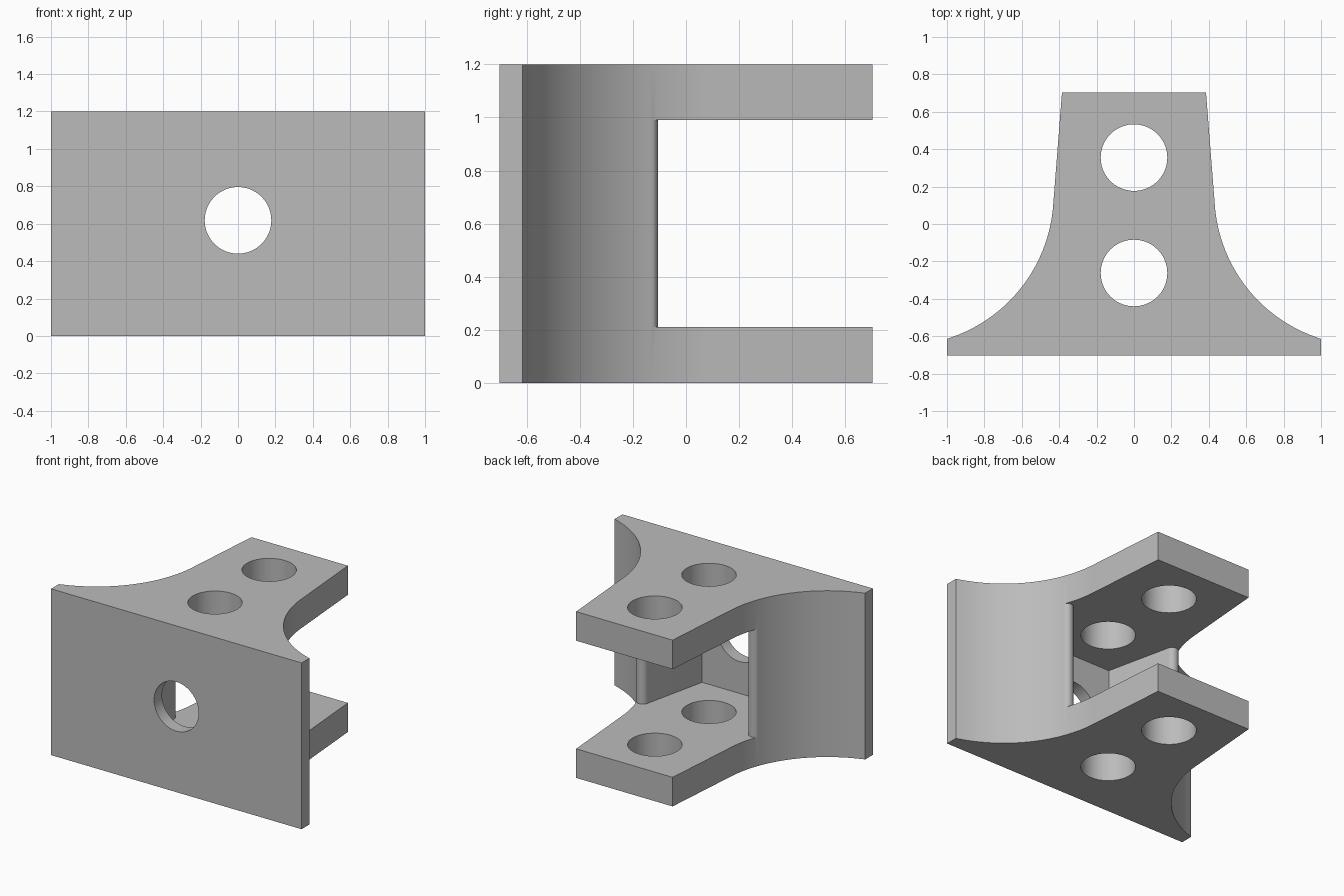
import bpy, bmesh, math
from mathutils import Matrix, Vector

cube = bpy.data.objects.get("Cube")
if cube:
    bpy.data.objects.remove(cube, do_unlink=True)

grey = bpy.data.materials.new("plain_grey")
grey.use_nodes = True
colour = (0.5, 0.5, 0.5, 1)
grey.diffuse_color = colour
grey.node_tree.nodes["Principled BSDF"].inputs["Base Color"].default_value = colour


def make_object(name, bm):
    bmesh.ops.recalc_face_normals(bm, faces=bm.faces)
    mesh = bpy.data.meshes.new(name)
    bm.to_mesh(mesh)
    bm.free()
    mesh.materials.append(grey)
    obj = bpy.data.objects.new(name, mesh)
    bpy.context.collection.objects.link(obj)
    return obj


def prism(name, half, z0, z1):
    """Extrude an outline given by its +x half, mirrored across x."""
    outline = half + [(-x, y) for x, y in reversed(half)]
    bm = bmesh.new()
    face = bm.faces.new([bm.verts.new((x, y, z0)) for x, y in outline])
    top = bmesh.ops.extrude_face_region(bm, geom=[face])
    verts = [g for g in top["geom"] if isinstance(g, bmesh.types.BMVert)]
    bmesh.ops.translate(bm, verts=verts, vec=(0, 0, z1 - z0))
    return make_object(name, bm)


def rod(name, centre, length, axis):
    bm = bmesh.new()
    turn = Matrix.Rotation(math.pi / 2, 4, "X") if axis == "Y" else Matrix()
    bmesh.ops.create_cone(bm, cap_ends=True, segments=72, radius1=0.178,
                          radius2=0.178, depth=length,
                          matrix=Matrix.Translation(centre) @ turn)
    return make_object(name, bm)


def arc(centre, radius, start, end, steps):
    cx, cy = centre
    return [(cx + radius * math.cos(a), cy + radius * math.sin(a))
            for a in (start + (end - start) * i / steps for i in range(steps + 1))]


# Body outline: wide front flange, concave flanks, tapered tail
flank_centre, flank_radius = Vector((1.24, 0.16)), 0.81
flange_dir = Vector((1, -0.615)) - flank_centre
taper_dir = Vector((0.433, 0.1)) - flank_centre
start = math.atan2(flange_dir.y, flange_dir.x) % math.tau
end = math.atan2(taper_dir.y, taper_dir.x) % math.tau
flank = arc(flank_centre, flank_radius, start, end, 40)
flank[0] = (1, -0.615)
body = prism("bracket_body", [(1, -0.703)] + flank + [(0.385, 0.703)], 0, 1.2)

# Pocket between the two plates, with rounded wall ends
wall_end = arc((0.447, -0.147), 0.042, math.radians(170), math.radians(8), 16)
pocket = prism("pocket_cutter",
               [(0.3, -0.612)] + wall_end + [(0.7, -0.1), (0.7, 0.9)], 0.21, 0.99)

# Bolt holes through the plates and the front flange
cutters = [pocket,
           rod("rear_hole_cutter", (0, 0.355, 0.6), 2, "Z"),
           rod("inner_hole_cutter", (0, -0.262, 0.6), 2, "Z"),
           rod("front_hole_cutter", (0, -0.65, 0.618), 0.4, "Y")]

bpy.ops.object.select_all(action="DESELECT")
bpy.context.view_layer.objects.active = body
body.select_set(True)
for cutter in cutters:
    cutter.hide_render = True
    mod = body.modifiers.new(cutter.name, "BOOLEAN")
    mod.operation = "DIFFERENCE"
    mod.solver = "EXACT"
    mod.object = cutter
    bpy.ops.object.modifier_apply(modifier=mod.name)
    bpy.data.objects.remove(cutter, do_unlink=True)

bpy.ops.object.shade_smooth_by_angle(angle=math.radians(25))
